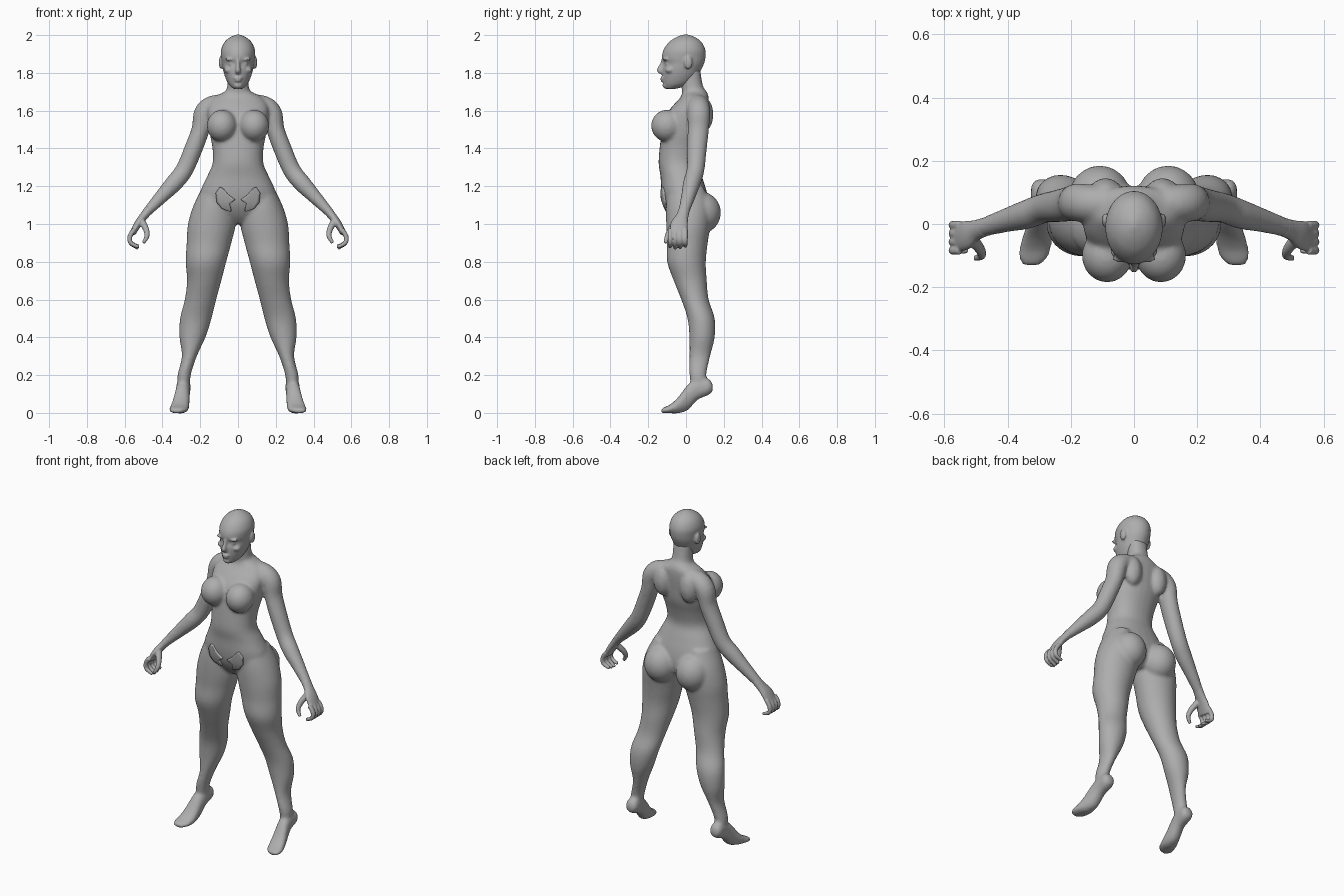
import bpy, bmesh, math
from mathutils import Vector, Matrix

default_cube = bpy.data.objects.get("Cube")
if default_cube:
    bpy.data.objects.remove(default_cube, do_unlink=True)

# One plain grey for the whole figure
grey = bpy.data.materials.new("plain_grey")
grey.use_nodes = True
grey.diffuse_color = (0.42, 0.42, 0.42, 1)
shader = next(n for n in grey.node_tree.nodes if n.type == "BSDF_PRINCIPLED")
shader.inputs["Base Color"].default_value = grey.diffuse_color
shader.inputs["Roughness"].default_value = 0.6

SIDES = 28


def spline(rows, steps=4):
    """Smoothly interpolate rows of numbers (Catmull-Rom)."""
    result = []
    last = len(rows) - 1
    for i in range(last):
        before, start, end, after = (rows[max(0, min(last, i + k))] for k in (-1, 0, 1, 2))
        for step in range(steps):
            t = step / steps
            result.append([
                b + t * (c - a) / 2 + t * t * (a - 2.5 * b + 2 * c - d / 2)
                + t ** 3 * (3 * (b - c) + d - a) / 2
                for a, b, c, d in zip(before, start, end, after)])
    result.append(list(rows[-1]))
    return result


def loft(bm, sections, power=1.0):
    """Skin (centre, axis, axis) ellipses into a closed skin."""
    def bend(value):
        return math.copysign(abs(value) ** power, value)
    rings = []
    for centre, axis_a, axis_b in sections:
        ring = []
        for k in range(SIDES):
            angle = math.tau * k / SIDES
            ring.append(bm.verts.new(
                centre + axis_a * bend(math.cos(angle)) + axis_b * bend(math.sin(angle))))
        rings.append(ring)
    for low, high in zip(rings, rings[1:]):
        for k in range(SIDES):
            j = (k + 1) % SIDES
            bm.faces.new((low[k], low[j], high[j], high[k]))
    bm.faces.new(rings[0])
    bm.faces.new(rings[-1])


def stack(bm, rows, side=1, power=1.0):
    """Horizontal sections: height, inner x, outer x, front y, back y."""
    loft(bm, [(Vector((side * (a + b) / 2, (front + back) / 2, z)),
               Vector(((b - a) / 2, 0, 0)), Vector((0, (back - front) / 2, 0)))
              for z, a, b, front, back in spline(rows)], power)


def centred(rows):
    return [(z, -half, half, front, back) for z, half, front, back in rows]


def tube(bm, rows, side=1):
    """Sections across a path: x, y, z, radius along y, other radius."""
    rows = spline(rows)
    points = [Vector((side * r[0], r[1], r[2])) for r in rows]
    sections = []
    for i, row in enumerate(rows):
        along = (points[min(i + 1, len(rows) - 1)] - points[max(i - 1, 0)]).normalized()
        across = Vector((0, 1, 0))
        across = (across - along * across.dot(along)).normalized()
        sections.append((points[i], across * row[3], along.cross(across) * row[4]))
    loft(bm, sections)


def blob(bm, centre, radii, side=1):
    place = Matrix.Translation((side * centre[0], centre[1], centre[2]))
    bmesh.ops.create_uvsphere(bm, u_segments=24, v_segments=16, radius=1,
                              matrix=place @ Matrix.Diagonal((*radii, 1)))


def finish(bm, name, voxel=None, smoothing=0):
    bmesh.ops.recalc_face_normals(bm, faces=bm.faces[:])
    for face in bm.faces:
        face.smooth = True
    mesh = bpy.data.meshes.new(name)
    bm.to_mesh(mesh)
    bm.free()
    mesh.materials.append(grey)
    obj = bpy.data.objects.new(name, mesh)
    bpy.context.collection.objects.link(obj)
    if voxel:
        fuse = obj.modifiers.new("fuse", "REMESH")
        fuse.mode = "VOXEL"
        fuse.voxel_size = voxel
        fuse.use_smooth_shade = True
        relax = obj.modifiers.new("relax", "SMOOTH")
        relax.factor = 0.5
        relax.iterations = smoothing
    return obj


# Torso and neck
bm = bmesh.new()
stack(bm, centred([
    (1.0, .05, -.04, .07), (1.04, .13, -.08, .11), (1.1, .2, -.115, .12),
    (1.17, .2, -.13, .11), (1.25, .165, -.135, .085), (1.32, .135, -.145, .065),
    (1.4, .135, -.14, .08), (1.48, .15, -.13, .105), (1.56, .16, -.115, .115),
    (1.62, .16, -.075, .12), (1.67, .13, -.03, .12), (1.7, .072, -.02, .11),
    (1.73, .057, -.025, .09), (1.82, .055, -.02, .075)]), power=.9)

for side in (1, -1):
    blob(bm, (.085, -.1, 1.52), (.08, .085, .085), side)      # breast
    blob(bm, (.09, .095, 1.58), (.055, .05, .09), side)       # shoulder blade
    blob(bm, (.108, .08, 1.06), (.1, .105, .11), side)        # buttock
    # Leg
    stack(bm, [
        (1.2, .07, .185, -.09, .09), (1.1, .02, .235, -.105, .13),
        (1.0, .012, .265, -.105, .13), (.9, .035, .272, -.1, .115),
        (.8, .062, .277, -.1, .105), (.7, .088, .27, -.065, .11),
        (.6, .115, .282, -.025, .12), (.5, .14, .307, .008, .152),
        (.4, .172, .31, .018, .152), (.3, .218, .297, .018, .128),
        (.2, .25, .32, .018, .108), (.13, .255, .32, .03, .12)], side)
    # Foot, raised on its ball: y, x, half width, bottom, top
    foot = [(.142, .288, .02, .115, .15), (.12, .288, .037, .095, .18),
            (.06, .29, .037, .068, .18), (.01, .296, .04, .015, .15),
            (-.04, .305, .047, -.002, .085), (-.08, .313, .05, -.002, .047),
            (-.11, .32, .044, -.002, .032), (-.132, .325, .025, 0, .02)]
    loft(bm, [(Vector((side * x, y, (low + high) / 2)), Vector((half, 0, 0)),
               Vector((0, 0, (high - low) / 2)))
              for y, x, half, low, high in spline(foot)], power=.9)
    # Arm from collar to wrist
    tube(bm, [
        (.05, .065, 1.635, .05, .05), (.13, .065, 1.625, .058, .056),
        (.178, .068, 1.585, .06, .056), (.198, .065, 1.5, .056, .048),
        (.235, .058, 1.4, .052, .048), (.285, .05, 1.285, .047, .047),
        (.34, .03, 1.215, .046, .046), (.41, .01, 1.14, .037, .036),
        (.48, -.012, 1.065, .03, .025), (.5, -.02, 1.04, .03, .022)], side)
body = finish(bm, "body", voxel=.009, smoothing=6)

# Head with facial features
bm = bmesh.new()
stack(bm, centred([
    (1.716, .025, -.11, -.05), (1.74, .05, -.12, .02), (1.78, .069, -.125, .06),
    (1.82, .08, -.125, .082), (1.85, .085, -.118, .096), (1.88, .089, -.128, .103),
    (1.92, .09, -.12, .103), (1.96, .074, -.093, .085), (1.987, .045, -.055, .052),
    (2.003, .008, -.015, .012)]))
tube(bm, [(0, -.118, 1.87, .012, .01), (0, -.128, 1.84, .012, .01),
          (0, -.137, 1.815, .018, .014), (0, -.125, 1.803, .012, .013)])  # nose
blob(bm, (0, -.124, 1.772), (.024, .013, .007))               # upper lip
blob(bm, (0, -.122, 1.759), (.02, .013, .008))                # lower lip
blob(bm, (0, -.105, 1.734), (.024, .02, .018))                # chin
for side in (1, -1):
    blob(bm, (.038, -.108, 1.872), (.032, .014, .009), side)  # brow
    blob(bm, (.036, -.092, 1.848), (.018, .02, .013), side)   # eye
    blob(bm, (.05, -.085, 1.815), (.024, .024, .018), side)   # cheekbone
    blob(bm, (.09, .012, 1.855), (.012, .022, .035), side)    # ear
finish(bm, "head", voxel=.006, smoothing=3)

# Hands
for side, label in ((1, "left"), (-1, "right")):
    bm = bmesh.new()
    tube(bm, [(.47, -.009, 1.077, .03, .025), (.5, -.02, 1.04, .033, .022),
              (.53, -.035, 1.0, .046, .02), (.558, -.042, .95, .046, .016)], side)
    for finger in range(4):
        y = -.084 + finger * .027
        drop = .008 * abs(finger - 1.3)
        tube(bm, [(.55, y, .97, .013, .013), (.572, y, .935, .013, .013),
                  (.568, y, .9, .012, .012), (.527, y, .868 + drop, .009, .009)], side)
    tube(bm, [(.515, -.045, 1.02, .02, .02), (.488, -.078, .975, .017, .016),
              (.482, -.1, .935, .013, .013), (.502, -.108, .9, .009, .009)], side)
    finish(bm, label + "_hand", voxel=.005, smoothing=2)

# Raised hip plates, wrapped onto the body
outer_edge = [(.095, 1.195), (.115, 1.165), (.11, 1.115), (.085, 1.085), (.04, 1.07)]
inner_edge = [(.08, 1.19), (.05, 1.155), (.015, 1.13), (.045, 1.11), (.035, 1.075)]
bm = bmesh.new()
outer, inner = ([bm.verts.new((x, -.5, z)) for x, z in edge]
                for edge in (outer_edge, inner_edge))
for i in range(len(outer) - 1):
    bm.faces.new((outer[i], outer[i + 1], inner[i + 1], inner[i]))
bmesh.ops.subdivide_edges(bm, edges=bm.edges[:], cuts=5, use_grid_fill=True)
plates = finish(bm, "hip_plates")
plates.modifiers.new("both_sides", "MIRROR").use_mirror_merge = False
wrap = plates.modifiers.new("wrap", "SHRINKWRAP")
wrap.target = body
wrap.wrap_method = "PROJECT"
wrap.use_project_y = True
wrap.use_positive_direction = True
thicken = plates.modifiers.new("thicken", "SOLIDIFY")
thicken.thickness = .02
thicken.offset = 0
